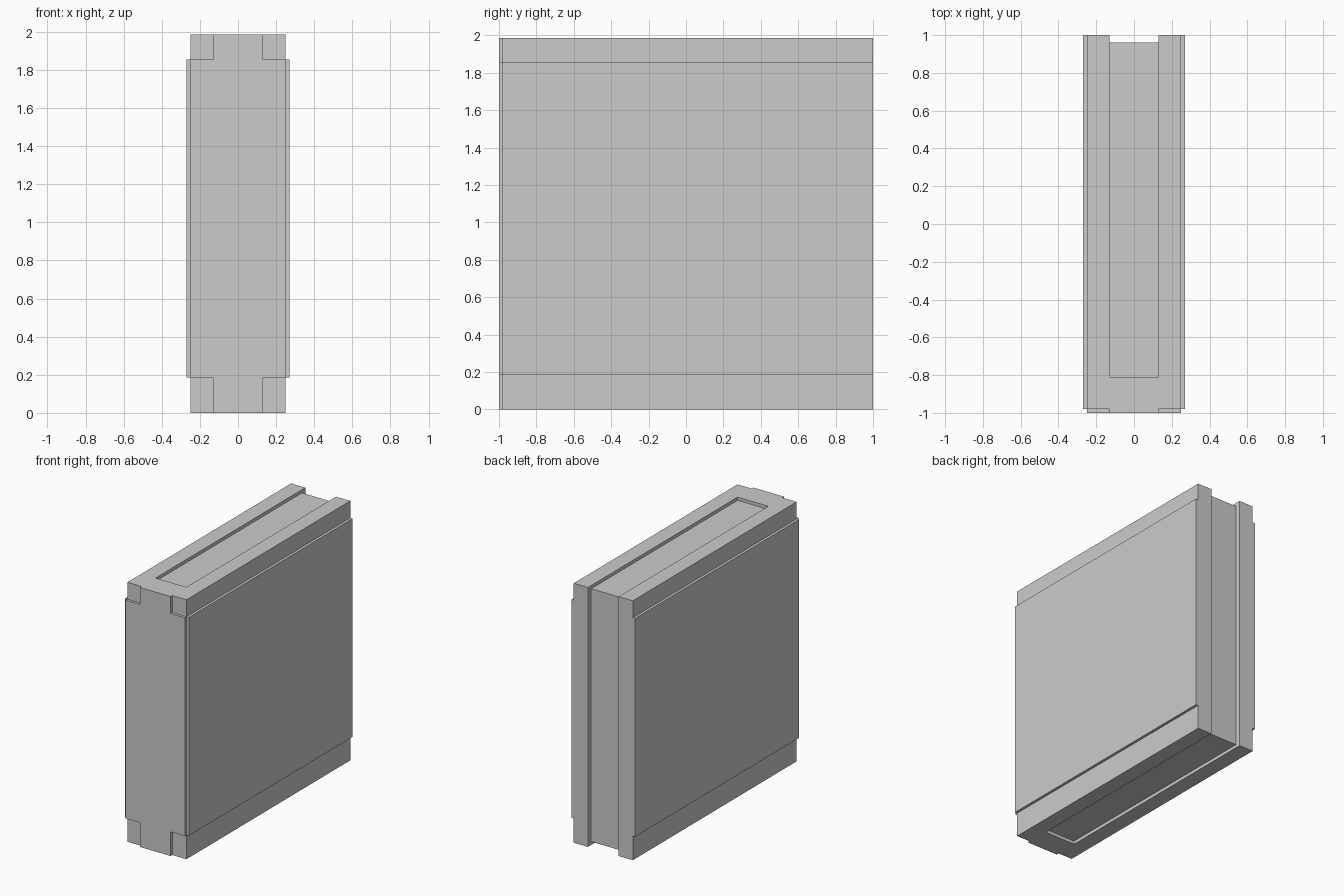
import bpy

if "Cube" in bpy.data.objects:
    bpy.data.objects.remove(bpy.data.objects["Cube"])

HEIGHT = 1.985
HALF_W = 0.25       # half thickness of the core
SLOT = 0.13         # half width of the centre channel
BAND_LO, BAND_HI = 0.185, 1.855
FRONT = -0.98       # front of the core, behind the raised front plate


def box(name, lo, hi):
    """Box from its two opposite corners."""
    bpy.ops.mesh.primitive_cube_add(size=1)
    ob = bpy.context.object
    ob.name = name
    for v in ob.data.vertices:
        v.co = [(a + b) / 2 + c * (b - a) for a, b, c in zip(lo, hi, v.co)]
    return ob


def cut(target, lo, hi):
    """Subtract a box from the target and discard the cutter."""
    cutter = box("cutter", lo, hi)
    cutter.hide_render = True
    bpy.context.view_layer.objects.active = target
    mod = target.modifiers.new("cut", "BOOLEAN")
    mod.operation = "DIFFERENCE"
    mod.solver = "EXACT"
    mod.object = cutter
    bpy.ops.object.modifier_apply(modifier=mod.name)
    bpy.data.objects.remove(cutter, do_unlink=True)


# core slab
core = box("core_slab", (-HALF_W, FRONT, 0), (HALF_W, 1, HEIGHT))

# full-height channel in the back
cut(core, (-SLOT, 0.96, -0.1), (SLOT, 1.1, HEIGHT + 0.1))

# shallow pockets in the top and bottom, open to the back channel
DEPTH = 0.025
cut(core, (-SLOT, -0.81, HEIGHT - DEPTH), (SLOT, 1.1, HEIGHT + 0.1))
cut(core, (-SLOT, -0.81, -0.1), (SLOT, 1.1, DEPTH))

# raised front plate: full-height tongue with wide middle, notched corners
plate = box("front_plate", (-HALF_W, -1, 0), (HALF_W, FRONT, HEIGHT))
for s in (-1, 1):
    x0, x1 = sorted((s * SLOT, s * 0.4))
    cut(plate, (x0, -1.1, -0.1), (x1, -0.9, BAND_LO))
    cut(plate, (x0, -1.1, BAND_HI), (x1, -0.9, HEIGHT + 0.1))

# raised panels on both broad sides
for s, side in ((-1, "left"), (1, "right")):
    x0, x1 = sorted((s * HALF_W, s * 0.27))
    box(side + "_side_panel", (x0, FRONT, BAND_LO), (x1, 1, BAND_HI))
